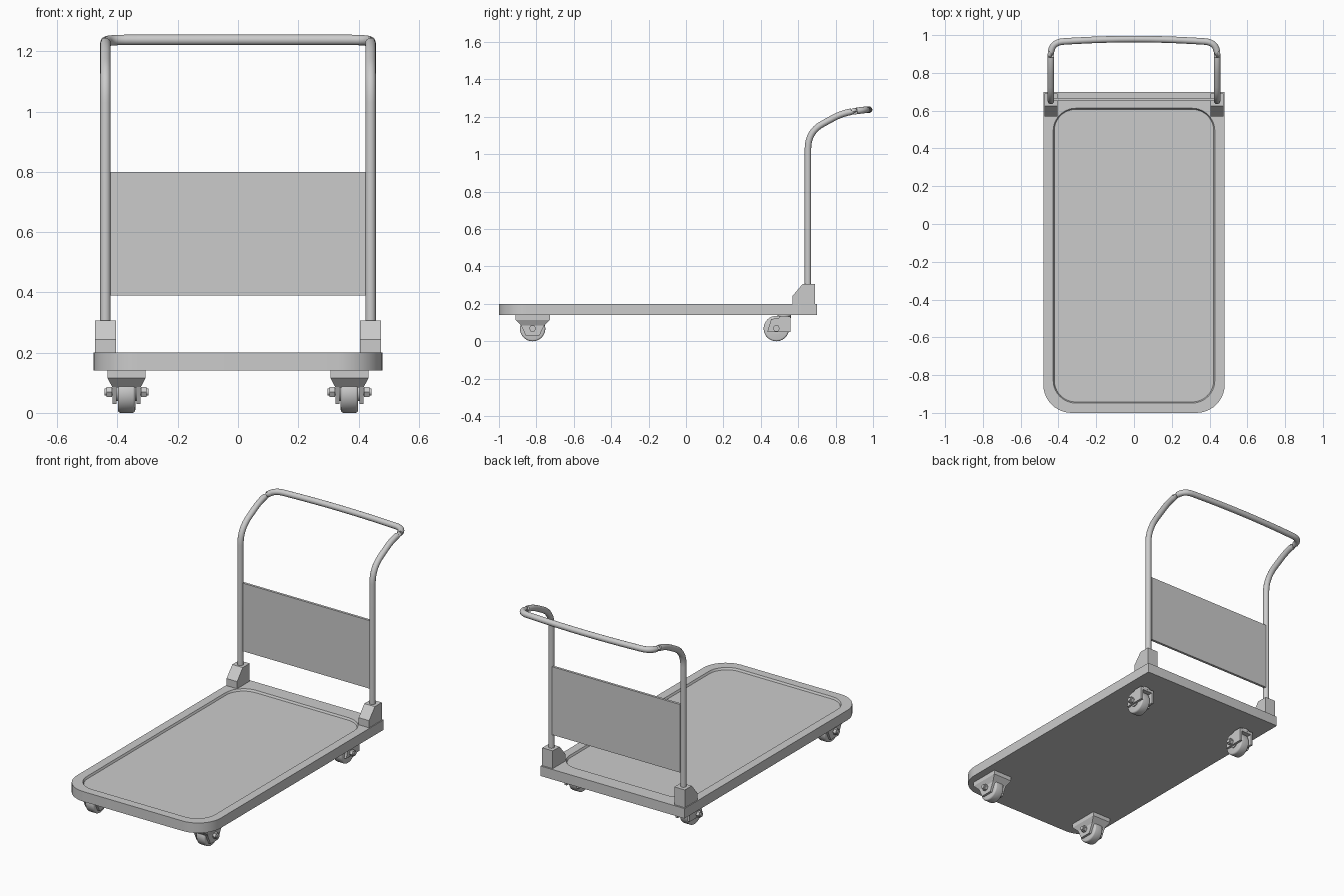
import bpy, bmesh, math
from mathutils import Vector, Matrix

if "Cube" in bpy.data.objects:
    bpy.data.objects.remove(bpy.data.objects["Cube"])


def make(name, bm, smooth=True, bevel=0.0, angle=35):
    bmesh.ops.recalc_face_normals(bm, faces=bm.faces)
    me = bpy.data.meshes.new(name)
    bm.to_mesh(me)
    bm.free()
    ob = bpy.data.objects.new(name, me)
    bpy.context.collection.objects.link(ob)
    bpy.ops.object.select_all(action='DESELECT')
    ob.select_set(True)
    bpy.context.view_layer.objects.active = ob
    if bevel:
        m = ob.modifiers.new("bevel", 'BEVEL')
        m.width, m.segments, m.limit_method = bevel, 3, 'ANGLE'
        m.angle_limit = math.radians(40)
        bpy.ops.object.modifier_apply(modifier=m.name)
    if smooth:
        bpy.ops.object.shade_smooth_by_angle(angle=math.radians(angle))
    return ob


def bridge(bm, loops):
    for a, b in zip(loops, loops[1:]):
        n = len(a)
        for i in range(n):
            bm.faces.new((a[i], a[(i + 1) % n], b[(i + 1) % n], b[i]))


def loft(name, rows, bevel=0.0):
    """Stack of rectangles: (z, x0, x1, y0, y1)."""
    bm = bmesh.new()
    loops = [[bm.verts.new((x, y, z)) for x, y in ((a, c), (b, c), (b, d), (a, d))]
             for z, a, b, c, d in rows]
    bridge(bm, loops)
    bm.faces.new(loops[0])
    bm.faces.new(loops[-1])
    return make(name, bm, bevel > 0, bevel)


def box(name, x0, x1, y0, y1, z0, z1, bevel=0.0):
    return loft(name, [(z0, x0, x1, y0, y1), (z1, x0, x1, y0, y1)], bevel)


def prism(name, profile, x0, x1, bevel=0.0):
    """(y, z) profile extruded along x."""
    bm = bmesh.new()
    loops = [[bm.verts.new((x, y, z)) for y, z in profile] for x in (x0, x1)]
    bridge(bm, loops)
    bm.faces.new(loops[0])
    bm.faces.new(loops[1])
    return make(name, bm, bevel > 0, bevel)


def cyl(name, x, y, z, r, length, axis='X', seg=32, bevel=0.0):
    bm = bmesh.new()
    rot = Matrix.Rotation(math.pi / 2, 4, 'Y') if axis == 'X' else Matrix()
    bmesh.ops.create_cone(bm, cap_ends=True, segments=seg, radius1=r, radius2=r, depth=length,
                          matrix=Matrix.Translation((x, y, z)) @ rot)
    return make(name, bm, seg > 8, bevel)


def rounded_rect(x, y0, y1, r_front, r_back, seg=10):
    pts = []
    for cx, cy, r, a0 in ((x - r_back, y1 - r_back, r_back, 0), (-x + r_back, y1 - r_back, r_back, 90),
                          (-x + r_front, y0 + r_front, r_front, 180), (x - r_front, y0 + r_front, r_front, 270)):
        for i in range(seg + 1):
            a = math.radians(a0 + 90 * i / seg)
            pts.append((cx + r * math.cos(a), cy + r * math.sin(a)))
    return pts


# Deck with rounded front corners and a shallow recessed tray
bm = bmesh.new()
outer = rounded_rect(0.48, -1.0, 0.70, 0.15, 0.002)
rim = rounded_rect(0.428, -0.948, 0.613, 0.12, 0.12)
tray = rounded_rect(0.422, -0.942, 0.607, 0.114, 0.114)
loops = [[bm.verts.new((x, y, z)) for x, y in pts]
         for pts, z in ((outer, 0.14), (outer, 0.20), (rim, 0.20), (tray, 0.188))]
bridge(bm, loops)
bm.faces.new(loops[0])
bm.faces.new(loops[-1])
make("deck", bm)

# Push handle: filleted path mirrored over x
half = [(Vector((0.44, 0.652, 0.21)), 0), (Vector((0.44, 0.652, 1.12)), 0.09),
        (Vector((0.44, 0.84, 1.222)), 0.06), (Vector((0.44, 0.962, 1.238)), 0.065)]
mirror = [(Vector((-p.x, p.y, p.z)), t) for p, t in reversed(half)]
ctrl = half + [(Vector((0, 0.989, 1.238)), 0.33)] + mirror
path = []
for i, (p, t) in enumerate(ctrl):
    if not t:
        path.append(p)
        continue
    a = p + (ctrl[i - 1][0] - p).normalized() * t
    b = p + (ctrl[i + 1][0] - p).normalized() * t
    for k in range(9):
        u = k / 8
        path.append(a * (1 - u) ** 2 + p * 2 * u * (1 - u) + b * u * u)
cu = bpy.data.curves.new("handle", 'CURVE')
cu.dimensions = '3D'
cu.bevel_depth, cu.bevel_resolution, cu.use_fill_caps = 0.0175, 6, True
sp = cu.splines.new('POLY')
sp.points.add(len(path) - 1)
for pt, p in zip(sp.points, path):
    pt.co = (*p, 1)
handle = bpy.data.objects.new("handle", cu)
bpy.context.collection.objects.link(handle)
bpy.ops.object.select_all(action='DESELECT')
handle.select_set(True)
bpy.context.view_layer.objects.active = handle
bpy.ops.object.convert(target='MESH')
bpy.ops.object.shade_smooth_by_angle(angle=math.radians(40))

# Back panel between the uprights
box("back_panel", -0.427, 0.427, 0.652, 0.667, 0.39, 0.80)

for side, s in (("left", -1), ("right", 1)):
    # Handle socket
    prism(f"handle_socket_{side}",
          [(0.57, 0.195), (0.69, 0.195), (0.69, 0.307), (0.624, 0.307), (0.57, 0.243)],
          s * 0.44 - 0.035, s * 0.44 + 0.035)

    cx = s * 0.37
    for end, cy in (("front", -0.82), ("rear", 0.483)):
        tag = f"{end}_{side}"
        # Wheel, axle and hex nuts
        cyl(f"wheel_{tag}", cx, cy, 0.068, 0.068, 0.058, seg=40, bevel=0.009)
        cyl(f"axle_{tag}", cx, cy, 0.069, 0.012, 0.146, seg=16)
        cyl(f"hub_{tag}", cx, cy, 0.069, 0.03, 0.07, seg=24)
        for e in (-1, 1):
            cyl(f"axle_nut_{tag}_{e}", cx + e * 0.057, cy, 0.069, 0.019, 0.018, seg=6)

    # Fixed front fork: tapered housing and two cheeks
    y = -0.82
    loft(f"front_fork_housing_{side}",
         [(0.141, cx - 0.063, cx + 0.063, y - 0.092, y + 0.092),
          (0.115, cx - 0.063, cx + 0.063, y - 0.092, y + 0.092),
          (0.085, cx - 0.047, cx + 0.047, y - 0.062, y + 0.062)])
    for e in (-1, 1):
        loft(f"front_fork_cheek_{side}_{e}",
             [(0.086, *sorted((cx + e * 0.033, cx + e * 0.047)), y - 0.063, y + 0.063),
              (0.03, *sorted((cx + e * 0.033, cx + e * 0.047)), y - 0.036, y + 0.036)])

    # Swivelling rear fork: cheeks, bridge and pivot
    for e in (-1, 1):
        prism(f"rear_fork_cheek_{side}_{e}",
              [(0.435, 0.05), (0.56, 0.05), (0.56, 0.125), (0.53, 0.132), (0.455, 0.118)],
              *sorted((cx + e * 0.033, cx + e * 0.047)))
    box(f"rear_fork_bridge_{side}", cx - 0.047, cx + 0.047, 0.50, 0.56, 0.115, 0.132)
    cyl(f"rear_swivel_{side}", cx, 0.525, 0.133, 0.036, 0.018, axis='Z', seg=24)
